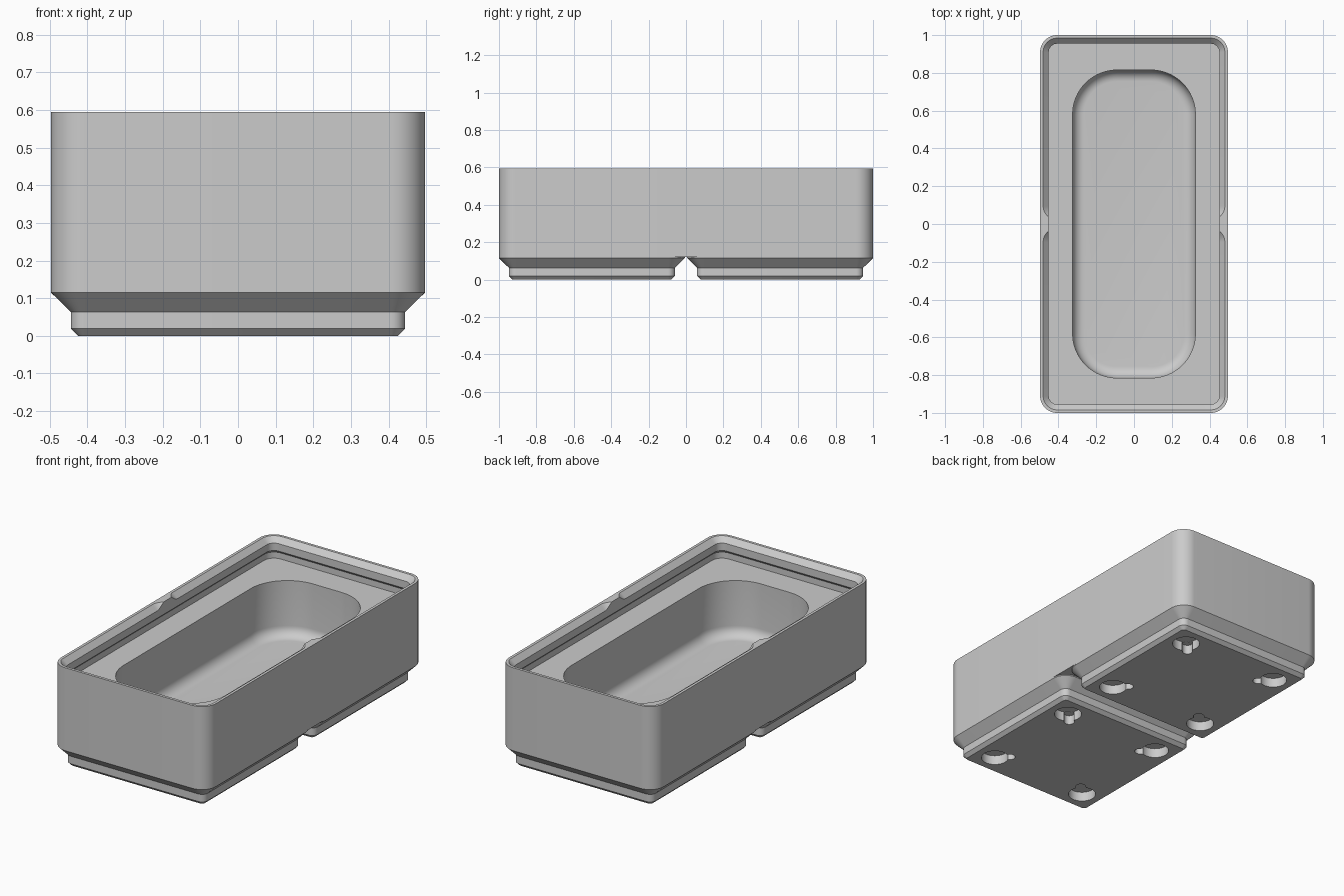
import bpy, bmesh, math

if "Cube" in bpy.data.objects:
    bpy.data.objects.remove(bpy.data.objects["Cube"], do_unlink=True)

# Single plastic colour
grey = bpy.data.materials.new("light_grey_plastic")
grey.use_nodes = True
grey.diffuse_color = (0.6, 0.6, 0.6, 1)
grey.node_tree.nodes["Principled BSDF"].inputs["Base Color"].default_value = (0.6, 0.6, 0.6, 1)


def rounded_ring(hx, hy, r, z, centre=(0, 0), turn=0, steps=12):
    """Points of a rounded rectangle at height z."""
    pts = []
    for q, (sx, sy) in enumerate([(1, 1), (-1, 1), (-1, -1), (1, -1)]):
        for i in range(steps + 1):
            a = math.pi / 2 * (q + i / steps)
            x = sx * (hx - r) + r * math.cos(a)
            y = sy * (hy - r) + r * math.sin(a)
            pts.append((centre[0] + x * math.cos(turn) - y * math.sin(turn),
                        centre[1] + x * math.sin(turn) + y * math.cos(turn), z))
    return pts


def loft(name, rings):
    """Closed solid skinned through a stack of rings."""
    bm = bmesh.new()
    loops = [[bm.verts.new(p) for p in ring] for ring in rings]
    n = len(loops[0])
    for low, high in zip(loops, loops[1:]):
        for i in range(n):
            j = (i + 1) % n
            bm.faces.new((low[i], low[j], high[j], high[i]))
    bm.faces.new(loops[0][::-1])
    bm.faces.new(loops[-1])
    bmesh.ops.remove_doubles(bm, verts=bm.verts, dist=1e-5)
    bmesh.ops.recalc_face_normals(bm, faces=bm.faces)
    mesh = bpy.data.meshes.new(name)
    bm.to_mesh(mesh)
    bm.free()
    mesh.materials.append(grey)
    obj = bpy.data.objects.new(name, mesh)
    bpy.context.collection.objects.link(obj)
    return obj


def activate(obj):
    bpy.ops.object.select_all(action='DESELECT')
    obj.select_set(True)
    bpy.context.view_layer.objects.active = obj


def carve(obj, cutter):
    """Subtract the cutter from the object and discard it."""
    cutter.hide_render = True
    mod = obj.modifiers.new("carve", 'BOOLEAN')
    mod.operation = 'DIFFERENCE'
    mod.solver = 'EXACT'
    mod.object = cutter
    activate(obj)
    bpy.ops.object.modifier_apply(modifier=mod.name)
    bpy.data.objects.remove(cutter, do_unlink=True)


def smooth(obj):
    activate(obj)
    bpy.ops.object.shade_smooth_by_angle(angle=math.radians(25))


HALF_X, HALF_Y, CORNER = 0.497, 1.0, 0.09
CELL_Y = 0.503
CORE = HALF_X - CORNER
BASE_Z, TOP_Z, DECK_Z, POCKET_Z = 0.121, 0.595, 0.471, 0.15

# Box body
body = loft("box_body", [rounded_ring(HALF_X, HALF_Y, CORNER, z) for z in (BASE_Z, TOP_Z)])

# Opening above the deck, with an undercut below the stacking lip
opening = [(0.029, DECK_Z), (0.029, 0.506), (0.0455, 0.5225), (0.0455, 0.65)]
carve(body, loft("opening_cutter", [
    rounded_ring(HALF_X - d, HALF_Y - d, CORNER - d, z) for d, z in opening]))

# Sloped lip, one square seat per cell, leaving small tabs between them
for side in (-1, 1):
    carve(body, loft("lip_cutter", [
        rounded_ring(h, h, h - CORE, z, (0, side * CELL_Y))
        for h, z in ((0.4415, 0.5555), (0.481, TOP_Z), (0.491, TOP_Z + 0.01))]))

# Long pocket with a rounded floor edge
FILLET = 0.06
rings = []
for i in range(9):
    a = math.pi / 2 * i / 8
    d = FILLET * (1 - math.sin(a))
    rings.append(rounded_ring(0.325 - d, 0.815 - d, 0.235 - d,
                              POCKET_Z + FILLET * (1 - math.cos(a)), steps=16))
rings.append(rounded_ring(0.325, 0.815, 0.235, DECK_Z + 0.05, steps=16))
carve(body, loft("pocket_cutter", rings))
smooth(body)

# Two stepped feet, each with four magnet holes
foot_profile = [(0.425, 0), (0.444, 0.019), (0.444, 0.0625), (HALF_X, 0.115), (HALF_X, BASE_Z)]
HOLE, HOLE_R, HOLE_DEPTH = 0.311, 0.074, 0.055
for label, side in (("front_foot", -1), ("back_foot", 1)):
    cy = side * CELL_Y
    foot = loft(label, [rounded_ring(h, h, h - CORE, z, (0, cy)) for h, z in foot_profile])
    for sx in (-1, 1):
        for sy in (-1, 1):
            x, y = sx * HOLE, cy + sy * HOLE
            carve(foot, loft("hole_cutter", [
                rounded_ring(HOLE_R, HOLE_R, HOLE_R, z, (x, y)) for z in (-0.05, HOLE_DEPTH)]))
            # Finger slot pointing at the middle of the foot
            slot = (x - sx * 0.04, y - sy * 0.04)
            carve(foot, loft("slot_cutter", [
                rounded_ring(0.055, 0.028, 0.028, z, slot, sx * sy * math.pi / 4)
                for z in (-0.05, HOLE_DEPTH - 0.001)]))
    smooth(foot)
